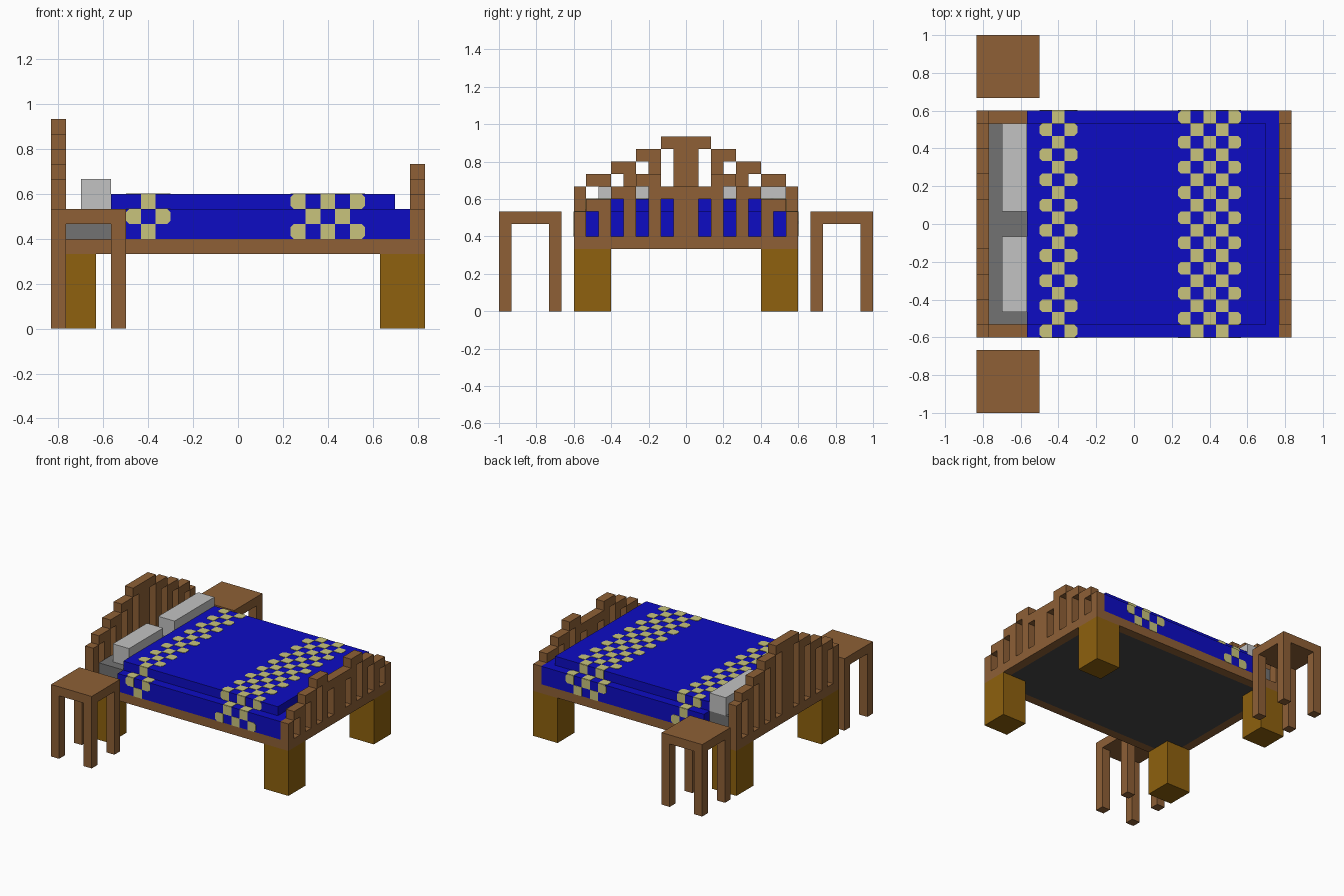
import bpy
import bmesh
from mathutils import Vector

if "Cube" in bpy.data.objects:
    bpy.data.objects.remove(bpy.data.objects["Cube"], do_unlink=True)

U = 1 / 15                          # size of one building block
ORIGIN = Vector((12.5, 15, 0))      # block coordinates of the world origin


def material(name, r, g, b):
    def linear(c):
        c /= 255
        return c / 12.92 if c < 0.04045 else ((c + 0.055) / 1.055) ** 2.4
    colour = (linear(r), linear(g), linear(b), 1)
    mat = bpy.data.materials.new(name)
    mat.use_nodes = True
    mat.diffuse_color = colour
    bsdf = mat.node_tree.nodes["Principled BSDF"]
    bsdf.inputs["Base Color"].default_value = colour
    bsdf.inputs["Roughness"].default_value = 0.9
    return mat


wood = material("brown wood", 142, 96, 54)
leg_wood = material("golden brown wood", 142, 97, 14)
blue = material("blue cloth", 13, 12, 196)
cream = material("cream cloth", 200, 196, 124)
light_grey = material("pillow grey", 194, 194, 194)
mid_grey = material("mattress grey", 114, 114, 114)
dark_grey = material("underside dark grey", 72, 72, 72)


def place(p):
    return (Vector(p) - ORIGIN) * U


def finish(name, bm, mat):
    bmesh.ops.recalc_face_normals(bm, faces=bm.faces)
    mesh = bpy.data.meshes.new(name)
    bm.to_mesh(mesh)
    bm.free()
    mesh.materials.append(mat)
    obj = bpy.data.objects.new(name, mesh)
    bpy.context.collection.objects.link(obj)
    return obj


def blocks(name, mat, *boxes):
    """One object from boxes given as (x0, x1, y0, y1, z0, z1) in blocks."""
    bm = bmesh.new()
    for x0, x1, y0, y1, z0, z1 in boxes:
        verts = bmesh.ops.create_cube(bm, size=1)["verts"]
        for v in verts:
            v.co = place((x1 if v.co.x > 0 else x0,
                          y1 if v.co.y > 0 else y0,
                          z1 if v.co.z > 0 else z0))
    return finish(name, bm, mat)


# Bed legs
for end, x in (("head", 0), ("foot", 22)):
    for side, y in (("right", 6), ("left", 21)):
        blocks(f"{end}_leg_{side}", leg_wood, (x, x + 3, y, y + 3, 0, 5))

# Frame rails and the panel between them
blocks("bed_frame", wood,
       (0, 25, 6, 7, 5, 6), (0, 25, 23, 24, 5, 6),
       (0, 1, 7, 23, 5, 6), (24, 25, 7, 23, 5, 6))
blocks("base_panel", dark_grey, (1, 24, 7, 23, 5, 6))


def slatted_board(name, x, post_top, steps):
    """Mirrored board: end post, then stepped caps with a slat under each."""
    half = [(6, 7, post_top)]
    boxes = []
    for n, cap in enumerate(steps):
        y = 7 + 2 * n
        boxes.append((y, y + 2, cap, cap + 1))
        half.append((y + 1, y + 2, cap))
    boxes += [(a, b, 6, top) for a, b, top in half]
    mirrored = [(30 - b, 30 - a, z0, z1) for a, b, z0, z1 in boxes]
    return blocks(name, wood, *[(x, x + 1, *box) for box in boxes + mirrored])


# The headboard rises in an arch, the footboard in two low humps
slatted_board("headboard", 0, 10, (10, 11, 12, 13))
slatted_board("footboard", 24, 8, (8, 9, 10, 9))

# Bedding
blocks("mattress", mid_grey, (1, 4, 7, 23, 6, 8))
blocks("pillow_right", light_grey, (2, 4, 8, 14, 8, 10))
blocks("pillow_left", light_grey, (2, 4, 16, 23, 8, 10))
blocks("blanket_lower", blue, (4, 24, 6, 24, 6, 8))
blocks("blanket_upper", blue, (4, 23, 7, 23, 8, 9))

# Checked bands on the blanket, as thin plates
THICK = 0.04
CUT = 0.22
BANDS = ((5, 7), (16, 20))


def check(bm, i, first, last, to_point, normal):
    """One square whose corners are cut on the outer edge of its band."""
    left = CUT if i == first else 0
    right = CUT if i == last else 0
    outline = []
    for u, v, cut in ((0, 0, left), (1, 0, right), (1, 1, right), (0, 1, left)):
        if cut:
            du = cut if u == 0 else -cut
            dv = cut if v == 0 else -cut
            pair = [(u, v + dv), (u + du, v)]
            outline += pair if u == v else pair[::-1]
        else:
            outline.append((u, v))
    face = bm.faces.new([bm.verts.new(place(to_point(i + u, v)))
                         for u, v in outline])
    grown = bmesh.ops.extrude_face_region(bm, geom=[face], use_keep_orig=True)
    moved = [g for g in grown["geom"] if isinstance(g, bmesh.types.BMVert)]
    bmesh.ops.translate(bm, verts=moved, vec=Vector(normal) * THICK * U)


bm = bmesh.new()
for first, last in BANDS:
    for i in range(first, last + 1):
        # Top surface, one block lower along both rims
        for j in range(6, 24):
            if (i + j) % 2:
                z = 8 if j in (6, 23) else 9
                check(bm, i, first, last,
                      lambda x, v, j=j, z=z: (x, j + v, z), (0, 0, 1))
        # Hanging sides and the step above them
        for edge, direction in ((6, -1), (24, 1)):
            for k in (6, 7, 8):
                y = edge - direction if k == 8 else edge
                odd = (i + k + (direction > 0)) % 2
                if not odd:
                    check(bm, i, first, last,
                          lambda x, v, y=y, k=k: (x, y, k + v),
                          (0, direction, 0))
finish("blanket_checks", bm, cream)

# Bedside tables
for side, y in (("right", 0), ("left", 25)):
    blocks(f"bedside_table_{side}", wood, (0, 5, y, y + 5, 7, 8),
           *[(a, a + 1, y + b, y + b + 1, 0, 7) for a in (0, 4) for b in (0, 4)])
